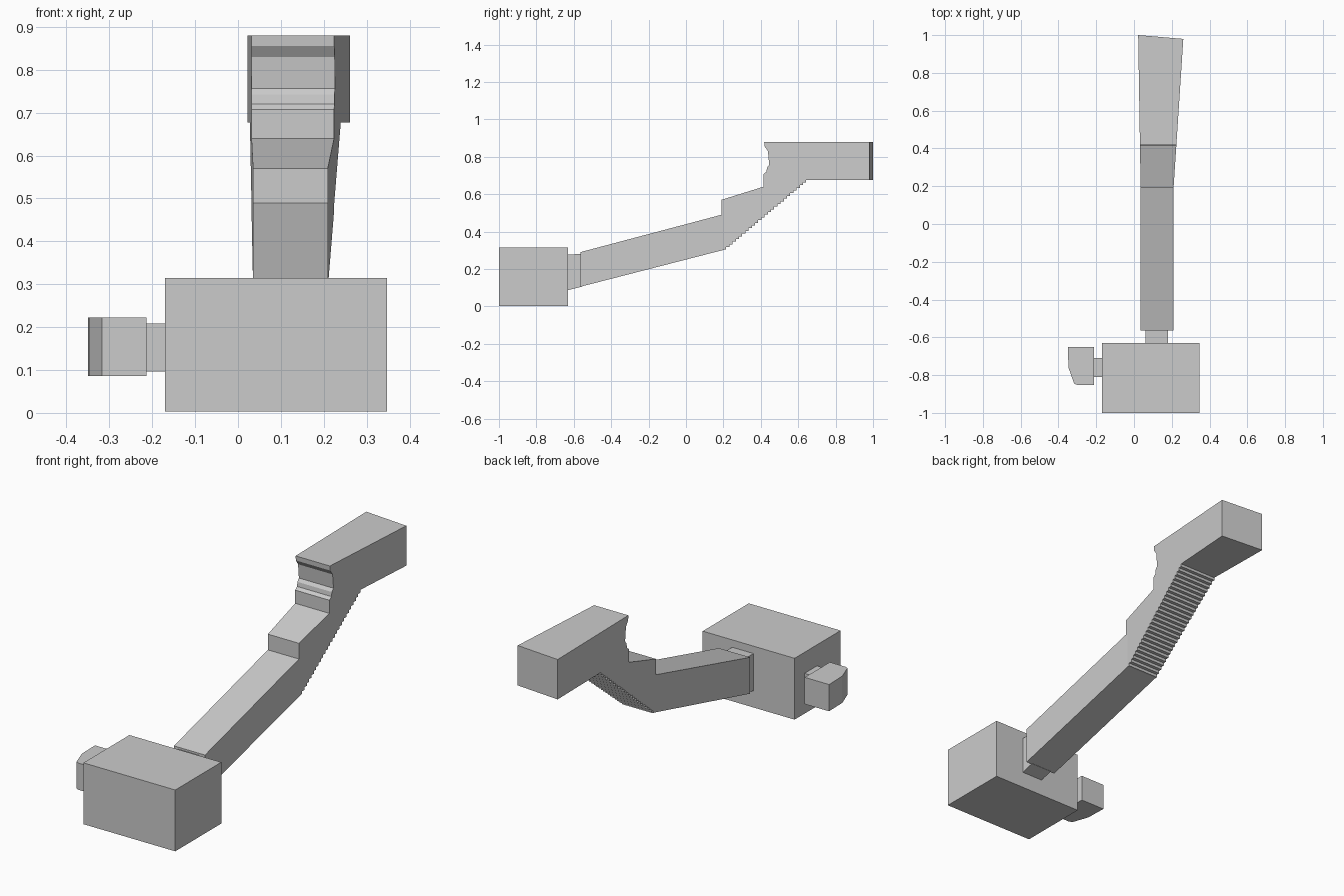
import bpy, bmesh
from mathutils import Vector

if "Cube" in bpy.data.objects:
    bpy.data.objects.remove(bpy.data.objects["Cube"])


def prism(name, pts, lo, hi, axis):
    """Extrude a closed profile along x (points are y,z) or z (points are x,y)."""
    bm = bmesh.new()
    at = (lambda a, b, t: (t, a, b)) if axis == 'x' else (lambda a, b, t: (a, b, t))
    face = bm.faces.new([bm.verts.new(at(a, b, lo)) for a, b in pts])
    ext = bmesh.ops.extrude_face_region(bm, geom=[face])
    moved = [v for v in ext['geom'] if isinstance(v, bmesh.types.BMVert)]
    step = Vector((hi - lo, 0, 0) if axis == 'x' else (0, 0, hi - lo))
    bmesh.ops.translate(bm, verts=moved, vec=step)
    return finish(name, bm), moved


def finish(name, bm):
    bmesh.ops.recalc_face_normals(bm, faces=bm.faces)
    mesh = bpy.data.meshes.new(name)
    bm.to_mesh(mesh)
    bm.free()
    ob = bpy.data.objects.new(name, mesh)
    bpy.context.collection.objects.link(ob)
    return ob


def rect(a0, a1, b0, b1):
    return [(a0, b0), (a1, b0), (a1, b1), (a0, b1)]


# Main housing at the front and its neck into the arm
prism("housing", rect(-1.0, -0.63, 0.003, 0.315), -0.17, 0.347, 'x')
prism("arm_neck", [(-0.64, 0.085), (-0.56, 0.105), (-0.56, 0.28), (-0.64, 0.277)],
      0.06, 0.18, 'x')

# Side knob and its short neck
prism("knob_neck", rect(-0.22, -0.165, -0.81, -0.71), 0.096, 0.208, 'z')
prism("knob", [(-0.213, -0.65), (-0.35, -0.65), (-0.347, -0.76), (-0.317, -0.845),
               (-0.30, -0.852), (-0.213, -0.852)], 0.086, 0.222, 'z')

# Arm and raised head as one side profile, with small stairs underneath
upper = [(1.0, 0.88), (0.418, 0.88), (0.42, 0.856), (0.438, 0.83), (0.445, 0.757),
         (0.433, 0.742), (0.43, 0.72), (0.415, 0.707), (0.415, 0.64),
         (0.19, 0.57), (0.19, 0.49), (-0.565, 0.29)]
lower = [(-0.565, 0.105), (0.205, 0.303)]
STEPS = 26
y0, z0, y1, z1 = 0.215, 0.303, 0.66, 0.677
for i in range(STEPS):
    y = y0 + (y1 - y0) * i / STEPS
    lower += [(y, z0 + (z1 - z0) * i / STEPS), (y, z0 + (z1 - z0) * (i + 1) / STEPS)]
arm, _ = prism("arm_and_head", upper + lower + [(1.0, 0.677)], 0.035, 0.21, 'x')

# Cut at the bend, flare the head sideways and skew its end
bm = bmesh.new()
bm.from_mesh(arm.data)
bmesh.ops.bisect_plane(bm, geom=bm.verts[:] + bm.edges[:] + bm.faces[:],
                       plane_co=(0, 0.2, 0), plane_no=(0, 1, 0))
for v in bm.verts:
    right = v.co.x > 0.1
    if right and v.co.y > 0.99:
        v.co.y = 0.98
    d = max(0.0, v.co.y - 0.2)
    v.co.x += d * 0.0655 if right else -d * 0.016
bm.to_mesh(arm.data)
bm.free()
